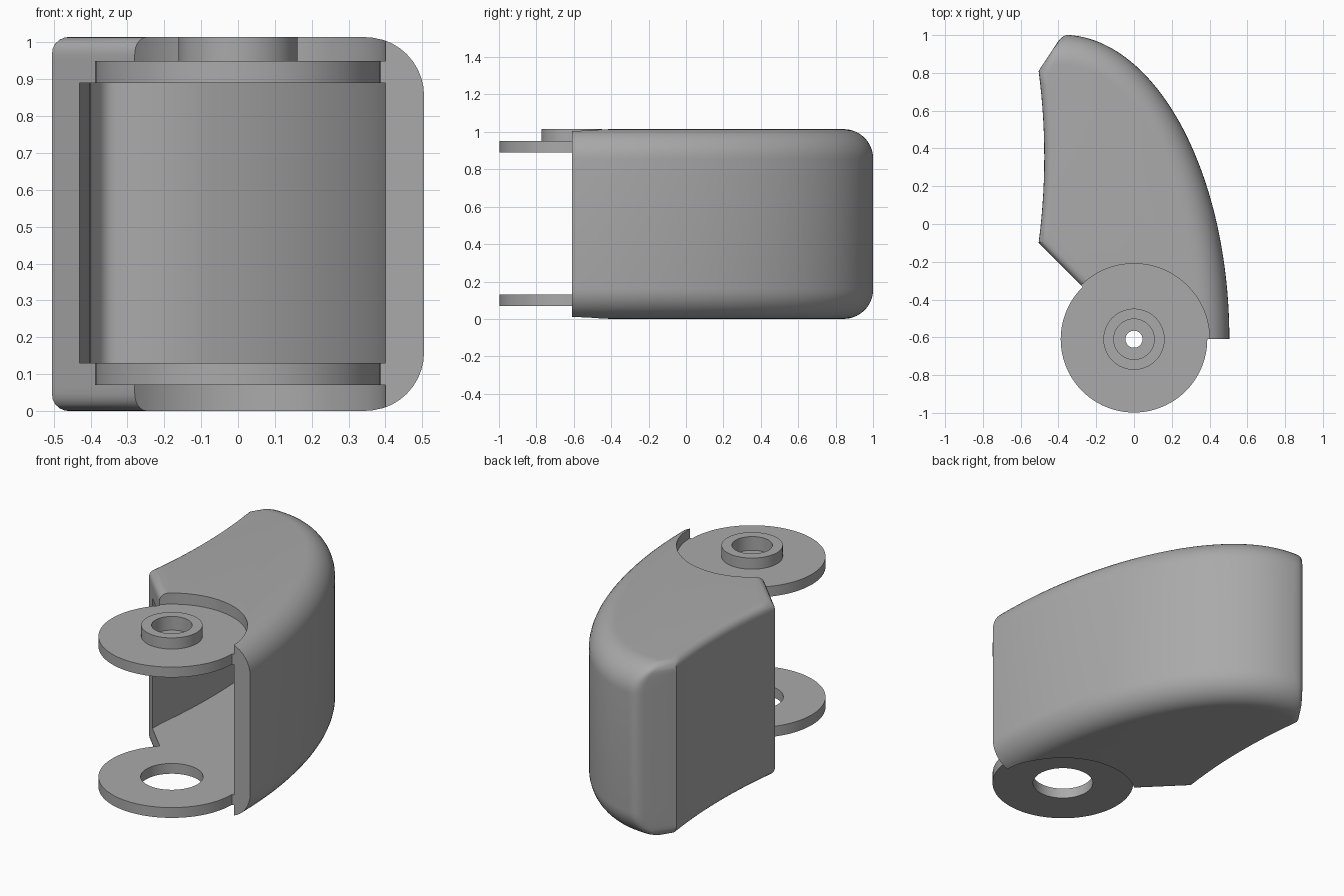
import bpy, bmesh, math

if "Cube" in bpy.data.objects:
    bpy.data.objects.remove(bpy.data.objects["Cube"])

H = 1.015                 # overall height
CX, CY = -0.38, -0.61     # centre of the outer elliptical curve
A, B = 0.885, 1.612       # its half axes
HINGE_Y = -0.61

grey = bpy.data.materials.new("plain grey")
grey.diffuse_color = (0.4, 0.4, 0.4, 1)
grey.use_nodes = True
grey.node_tree.nodes["Principled BSDF"].inputs["Base Color"].default_value = grey.diffuse_color


def make(name, bm):
    bmesh.ops.recalc_face_normals(bm, faces=bm.faces)
    me = bpy.data.meshes.new(name)
    bm.to_mesh(me)
    bm.free()
    ob = bpy.data.objects.new(name, me)
    bpy.context.collection.objects.link(ob)
    me.materials.append(grey)
    return ob


def activate(ob):
    bpy.ops.object.select_all(action='DESELECT')
    ob.select_set(True)
    bpy.context.view_layer.objects.active = ob


def smooth(ob):
    activate(ob)
    bpy.ops.object.shade_smooth_by_angle(angle=math.radians(32))


def loft(name, layers):
    """Stack outlines of equal point count, given as (z, points)."""
    bm = bmesh.new()
    rings = [[bm.verts.new((x, y, z)) for x, y in pts] for z, pts in layers]
    n = len(rings[0])
    for lo, hi in zip(rings, rings[1:]):
        for i in range(n):
            j = (i + 1) % n
            bm.faces.new((lo[i], lo[j], hi[j], hi[i]))
    bm.faces.new(rings[0][::-1])
    bm.faces.new(rings[-1])
    return make(name, bm)


def lathe(name, profile, n=96):
    """Revolve a closed (radius, z) profile around the hinge axis."""
    bm = bmesh.new()
    rings = [[bm.verts.new((r * math.cos(2 * math.pi * k / n),
                            HINGE_Y + r * math.sin(2 * math.pi * k / n), z))
              for r, z in profile] for k in range(n)]
    m = len(profile)
    for k in range(n):
        a, b = rings[k], rings[(k + 1) % n]
        for i in range(m):
            j = (i + 1) % m
            bm.faces.new((a[i], b[i], b[j], a[j]))
    return make(name, bm)


def circle(r, n=96):
    return [(r * math.cos(2 * math.pi * k / n),
             HINGE_Y + r * math.sin(2 * math.pi * k / n)) for k in range(n)]


def cut(target, cutter):
    cutter.hide_render = True
    activate(target)
    mod = target.modifiers.new("cut", 'BOOLEAN')
    mod.operation = 'DIFFERENCE'
    mod.solver = 'EXACT'
    mod.object = cutter
    bpy.ops.object.modifier_apply(modifier=mod.name)
    bpy.data.objects.remove(cutter, do_unlink=True)


def curve_side(d, e, cavity=False):
    """Outer ellipse inset by d, rounded tip, then hollow inner side inset by e."""
    def on(t):
        return CX + (A - d) * math.cos(t), CY + (B - d) * math.sin(t)
    nx, ny = 0.836, -0.55                      # inward normal of the slanted tip
    lo, hi = math.radians(60), math.radians(130)
    for _ in range(40):
        mid = (lo + hi) / 2
        x, y = on(mid)
        if (x + 0.505) * nx + (y - 0.81) * ny > e:
            lo = mid
        else:
            hi = mid
    end = lo - math.radians(2)
    pts = [on(end * i / 48) for i in range(49)]
    corner = on(lo)
    base = (-0.505 + e, 0.81 - 0.3 * e)
    p0, f = pts[-1], 0.2
    p2 = tuple(c + (b - c) * f for c, b in zip(corner, base))
    for s in (0.33, 0.67, 1):                  # rounded tip corner
        pts.append(tuple((1 - s) ** 2 * u + 2 * s * (1 - s) * v + s * s * w
                         for u, v, w in zip(p0, corner, p2)))
    y0 = base[1]
    y1 = -0.22 if cavity else -0.10 + 0.414 * e
    for i in range(15):                        # gently hollow inner side
        y = y0 + (y1 - y0) * i / 14
        k = max(-1, min(1, (y - 0.355) / 0.455))
        pts.append((-0.475 + e - 0.03 * k * k, y))
    return pts


# shell: rounded top and bottom, larger radius along the outer curve
def outline(h):
    def inset(r):
        q = max(0.0, r - h) / r
        return r * (1 - math.sqrt(max(0.0, 1 - q * q)))
    d, e = inset(0.16), inset(0.045)
    return curve_side(d, e) + [(0.005 + 1.414 * e, CY)]


heights = [0.16 * (1 - math.cos(math.radians(a))) for a in range(0, 91, 9)]
layers = [(h, outline(h)) for h in heights]
layers += [(H - h, outline(h)) for h in reversed(heights)]
shell = loft("shell", layers)

# hollow inside, open at the hinge end
hollow = curve_side(0.105, 0.075, True) + [(-0.43, -1.1), (0.40, -1.1)]
cut(shell, loft("hollow_cutter", [(0.13, hollow), (0.89, hollow)]))

# round seats for the hinge plates
for r, z0, z1 in ((0.40, -0.1, 0.07), (0.40, 0.95, 1.1), (0.383, -0.2, 1.2)):
    cut(shell, loft("seat_cutter", [(z0, circle(r)), (z1, circle(r))]))
smooth(shell)

# hinge plates: upper with a counterbored boss, lower with a wide hole
upper = lathe("upper_hinge_plate",
              [(0.045, 0.89), (0.388, 0.89), (0.388, 0.95), (0.162, 0.95),
               (0.162, H), (0.107, H), (0.107, 0.935), (0.045, 0.935)])
lower = lathe("lower_hinge_plate",
              [(0.165, 0.07), (0.388, 0.07), (0.388, 0.13), (0.165, 0.13)])
for plate in (upper, lower):
    smooth(plate)
